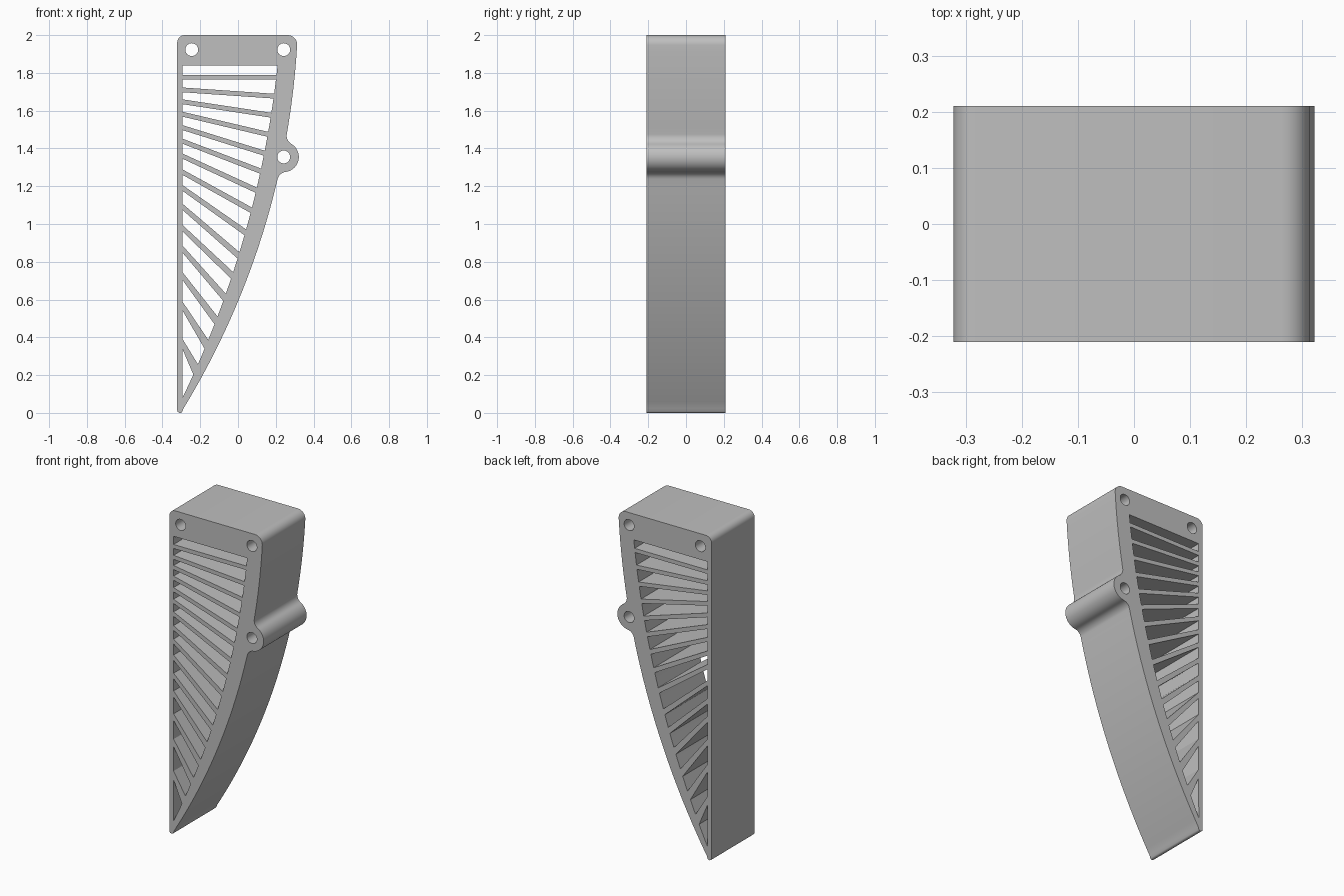
import bpy, bmesh
from math import sin, cos, atan2, pi, sqrt, radians, hypot
from mathutils import Vector, Matrix

if "Cube" in bpy.data.objects:
    bpy.data.objects.remove(bpy.data.objects["Cube"], do_unlink=True)

HALF_DEPTH = 0.21
LEFT, TOP = -0.322, 2.0
INNER_LEFT = -0.293
OUTER_C, OUTER_R = Vector((-3.84, 2.19)), 4.16   # curved outer edge
INNER_C, INNER_R = Vector((-5.11, 2.41)), 5.35   # curved edge of the opening
LUG_C, LUG_R, FILLET = Vector((0.242, 1.355)), 0.08, 0.05
HOLE_R = 0.034


def arc(centre, r, a0, a1, n):
    return [centre + r * Vector((cos(a0 + (a1 - a0) * i / n), sin(a0 + (a1 - a0) * i / n)))
            for i in range(n + 1)]


def angle(centre, point):
    d = point - centre
    return atan2(d.y, d.x)


def inner_x(z):
    return INNER_C.x + sqrt(INNER_R ** 2 - (z - INNER_C.y) ** 2)


def fillet_centre(side):
    """Centre of the fillet that touches both the outer edge and the lug."""
    d = LUG_C - OUTER_C
    big, small, dist = OUTER_R + FILLET, LUG_R + FILLET, d.length
    along = (big ** 2 - small ** 2 + dist ** 2) / (2 * dist)
    across = sqrt(big ** 2 - along ** 2)
    u = d / dist
    return OUTER_C + u * along + Vector((-u.y, u.x)) * across * side


def outline():
    low, high = fillet_centre(-1), fillet_centre(1)
    a_low, a_high = angle(OUTER_C, low), angle(OUTER_C, high)
    # rounded tip
    tip_r = 0.015
    tip = Vector((LEFT + tip_r, tip_r))
    a_tip = angle(OUTER_C, tip)
    pts = arc(tip, tip_r, pi, 2 * pi + a_tip, 8)
    # outer edge up to the lug
    pts += arc(OUTER_C, OUTER_R, a_tip + 0.004, a_low, 32)
    # lower fillet, lug, upper fillet
    pts += arc(low, FILLET, a_low + pi, angle(low, LUG_C), 8)[1:]
    pts += arc(LUG_C, LUG_R, angle(LUG_C, low), angle(LUG_C, high), 24)[1:]
    pts += arc(high, FILLET, angle(high, LUG_C) + 2 * pi, a_high + pi, 8)[1:]
    # outer edge to the rounded top corners
    r = 0.05
    corner_z = TOP - r
    corner_x = OUTER_C.x + sqrt((OUTER_R - r) ** 2 - (corner_z - OUTER_C.y) ** 2)
    corner = Vector((corner_x, corner_z))
    a_top = angle(OUTER_C, corner)
    pts += arc(OUTER_C, OUTER_R, a_high, a_top, 12)[1:]
    pts += arc(corner, r, a_top, pi / 2, 8)[1:]
    r = 0.04
    pts += arc(Vector((LEFT + r, TOP - r)), r, pi / 2, pi, 8)
    return pts


# Ribs: height at the straight wall, height at the curved wall
RIBS = [(1.777, 1.777), (1.71, 1.677), (1.647, 1.576), (1.581, 1.475), (1.51, 1.375),
        (1.438, 1.28), (1.359, 1.179), (1.274, 1.073), (1.19, 0.956), (1.09, 0.834),
        (0.977, 0.728), (0.866, 0.612), (0.723, 0.49), (0.564, 0.363), (0.363, 0.23)]


def slots():
    """Openings left between neighbouring ribs."""
    edges = [((1.84, 1.84), (1.84, 1.84))]
    for zl, zr in RIBS:
        run = inner_x(zr) - INNER_LEFT
        half = 0.0125 * hypot(run, zl - zr) / run
        edges.append(((zl + half, zr + half), (zl - half, zr - half)))
    edges.append(((0.08, 0.08), (0.08, 0.08)))
    loops = []
    for (_, (tl, tr)), ((bl, br), _) in zip(edges, edges[1:]):
        right = [br + (tr - br) * i / 3 for i in range(4)]
        loop = [Vector((inner_x(z), z)) for z in right]
        loop.append(Vector((INNER_LEFT, tl)))
        if loop[0].x - INNER_LEFT > 0.005:
            loop.append(Vector((INNER_LEFT, bl)))
        loops.append(loop)
    return loops


# Screw holes: two in the top block, one through the lug
holes = [arc(c, HOLE_R, 0, 2 * pi, 32)[:-1]
         for c in (Vector((-0.245, 1.923)), Vector((0.242, 1.923)), LUG_C)]

# Extruded profile with all openings
curve = bpy.data.curves.new("bracket_profile", 'CURVE')
curve.dimensions = '2D'
curve.fill_mode = 'BOTH'
curve.extrude = HALF_DEPTH
for loop in [outline()] + slots() + holes:
    spline = curve.splines.new('POLY')
    spline.points.add(len(loop) - 1)
    for p, co in zip(spline.points, loop):
        p.co = (co.x, co.y, 0, 1)
    spline.use_cyclic_u = True
temp = bpy.data.objects.new("bracket_profile", curve)
bpy.context.collection.objects.link(temp)
bpy.context.view_layer.update()
mesh = bpy.data.meshes.new_from_object(temp.evaluated_get(bpy.context.evaluated_depsgraph_get()))
bpy.data.objects.remove(temp, do_unlink=True)

# Stand the profile upright and weld it
bm = bmesh.new()
bm.from_mesh(mesh)
bmesh.ops.remove_doubles(bm, verts=bm.verts, dist=0.0002)
bmesh.ops.rotate(bm, verts=bm.verts, matrix=Matrix.Rotation(pi / 2, 3, 'X'))
bmesh.ops.recalc_face_normals(bm, faces=bm.faces)
bm.to_mesh(mesh)
bm.free()

grey = bpy.data.materials.new("light_grey")
grey.use_nodes = True
colour = (0.52, 0.52, 0.52, 1)
grey.diffuse_color = colour
grey.node_tree.nodes["Principled BSDF"].inputs["Base Color"].default_value = colour
mesh.materials.clear()
mesh.materials.append(grey)

bracket = bpy.data.objects.new("ribbed_bracket", mesh)
bpy.context.collection.objects.link(bracket)
bpy.ops.object.select_all(action='DESELECT')
bracket.select_set(True)
bpy.context.view_layer.objects.active = bracket
bpy.ops.object.shade_smooth_by_angle(angle=radians(30))
